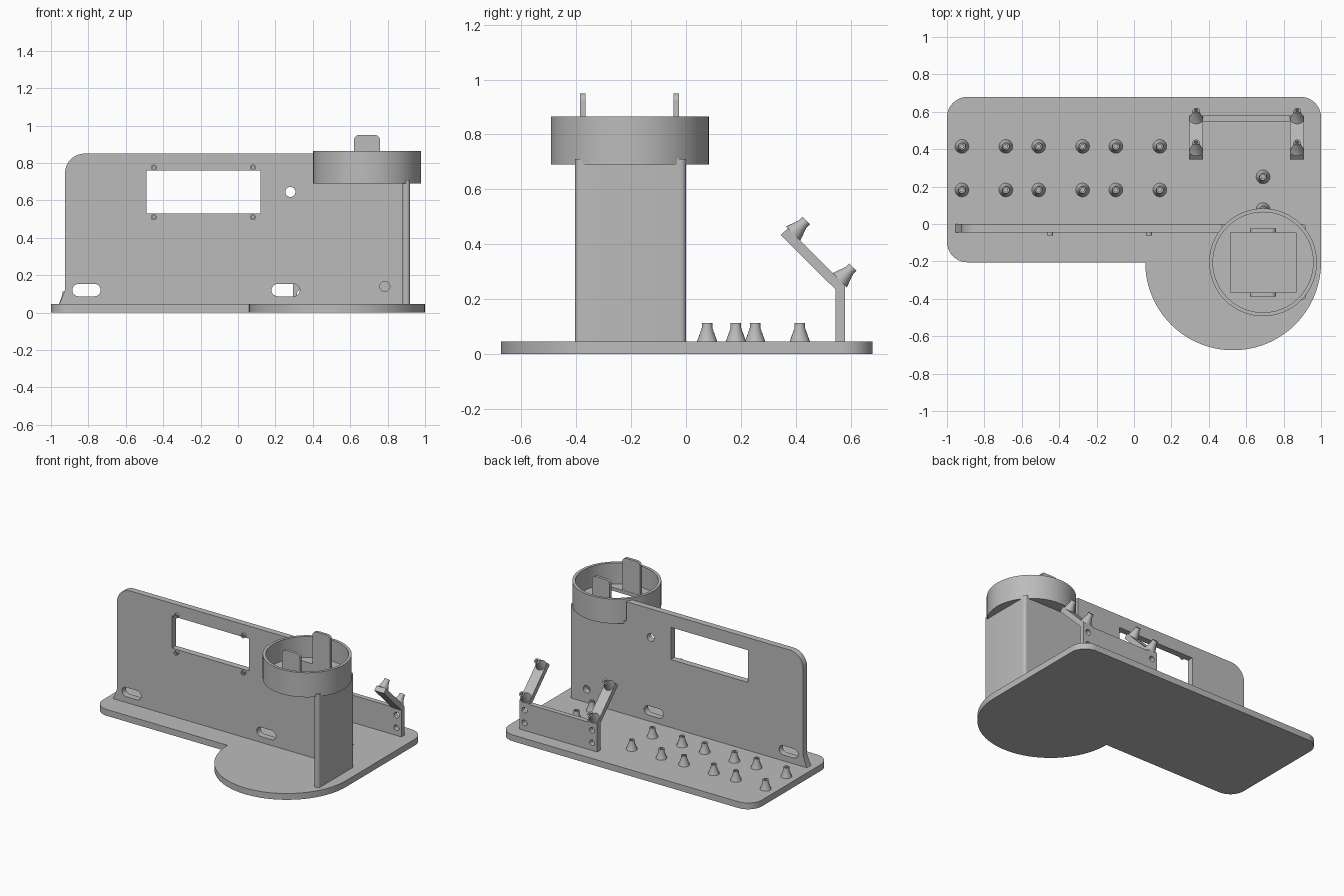
import bpy, bmesh
from math import cos, sin, pi, radians
from mathutils import Matrix, Vector

cube = bpy.data.objects.get("Cube")
if cube:
    bpy.data.objects.remove(cube)

GREY = (0.5, 0.5, 0.5, 1)
mat = bpy.data.materials.new("plain_grey")
mat.use_nodes = True
mat.diffuse_color = GREY
mat.node_tree.nodes["Principled BSDF"].inputs["Base Color"].default_value = GREY

# Axes for drawing a profile flat, facing front (x, z) or facing the side (y, z)
FLAT = Matrix.Identity(4)
FRONT = Matrix.Rotation(pi / 2, 4, 'X')
SIDE = Matrix(((0, 0, 1, 0), (1, 0, 0, 0), (0, 1, 0, 0), (0, 0, 0, 1)))


def finish(name, bm):
    bmesh.ops.remove_doubles(bm, verts=bm.verts, dist=1e-5)
    bmesh.ops.recalc_face_normals(bm, faces=bm.faces)
    mesh = bpy.data.meshes.new(name)
    bm.to_mesh(mesh)
    bm.free()
    mesh.materials.append(mat)
    obj = bpy.data.objects.new(name, mesh)
    bpy.context.collection.objects.link(obj)
    bpy.ops.object.select_all(action='DESELECT')
    obj.select_set(True)
    bpy.context.view_layer.objects.active = obj
    bpy.ops.object.shade_smooth_by_angle(angle=radians(30))
    return obj


def slab(name, loops, low, high, axes=FLAT):
    """Extrude an outline, with hole loops, between two depths."""
    curve = bpy.data.curves.new(name + "_profile", 'CURVE')
    curve.dimensions = '2D'
    curve.fill_mode = 'BOTH'
    curve.extrude = (high - low) / 2
    for loop in loops:
        spline = curve.splines.new('POLY')
        spline.points.add(len(loop) - 1)
        for point, (u, v) in zip(spline.points, loop):
            point.co = (u, v, 0, 1)
        spline.use_cyclic_u = True
    helper = bpy.data.objects.new(name + "_profile", curve)
    bpy.context.collection.objects.link(helper)
    deps = bpy.context.evaluated_depsgraph_get()
    mesh = bpy.data.meshes.new_from_object(helper.evaluated_get(deps))
    bm = bmesh.new()
    bm.from_mesh(mesh)
    bm.transform(axes @ Matrix.Translation((0, 0, (low + high) / 2)))
    bpy.data.objects.remove(helper)
    bpy.data.curves.remove(curve)
    bpy.data.meshes.remove(mesh)
    return finish(name, bm)


def arc(u, v, r, start, end, steps=10):
    angles = [radians(start + (end - start) * i / steps) for i in range(steps + 1)]
    return [(u + r * cos(a), v + r * sin(a)) for a in angles]


def circle(u, v, r, steps=24):
    return arc(u, v, r, 0, 360, steps)[:-1]


def rect(u0, u1, v0, v1):
    return [(u0, v0), (u1, v0), (u1, v1), (u0, v1)]


def pill(u, v, half, r):
    return arc(u + half, v, r, -90, 90) + arc(u - half, v, r, 90, 270)


def lathe(name, profile, base, direction=(0, 0, 1), steps=20):
    """Spin a (radius, height) profile and stand it on a surface."""
    bm = bmesh.new()
    verts = [bm.verts.new((r, 0, h)) for r, h in profile]
    edges = [bm.edges.new(pair) for pair in zip(verts, verts[1:])]
    bmesh.ops.spin(bm, geom=verts + edges, axis=(0, 0, 1), cent=(0, 0, 0),
                   angle=2 * pi, steps=steps, use_merge=True)
    turn = Vector(direction).to_track_quat('Z', 'Y').to_matrix().to_4x4()
    bm.transform(Matrix.Translation(base) @ turn)
    return finish(name, bm)


FLOOR = 0.045
STANDOFF = [(0, 0), (0.037, 0), (0.019, 0.05), (0.019, 0.068),
            (0.01, 0.068), (0.01, 0.03), (0, 0.03)]
PIN = [(0, -0.01), (0.016, -0.01), (0.016, 0.016), (0.008, 0.016),
       (0.008, 0.002), (0, 0.002)]

# Base plate: rounded rectangle with a half disc bulging to the front
outline = (arc(0.53, -0.205, 0.47, 180, 360, 48) + arc(0.89, 0.57, 0.11, 0, 90)
           + arc(-0.89, 0.57, 0.11, 90, 180) + arc(-0.89, -0.095, 0.11, 180, 270))
slab("base_plate", [outline], 0, FLOOR)

# Upright panel with display window, cable slots and round holes
panel = ([(-0.955, FLOOR), (0.9, FLOOR), (0.9, 0.71), (0.47, 0.71), (0.47, 0.85)]
         + arc(-0.82, 0.745, 0.105, 90, 180) + [(-0.925, 0.12)])
slab("upright_panel", [panel, rect(-0.49, 0.12, 0.53, 0.76),
                       pill(-0.81, 0.12, 0.043, 0.033), pill(0.255, 0.12, 0.043, 0.033),
                       circle(0.28, 0.645, 0.027), circle(0.785, 0.14, 0.027)],
     0, 0.045, FRONT)
for x in (-0.45, 0.08):
    for z in (0.51, 0.775):
        lathe("window_pin", PIN, (x, -0.045, z), (0, -1, 0))

# Side panel that carries the cup
side = (arc(0.9, -0.385, 0.02, 180, 360) + arc(0.9, -0.02, 0.02, 0, 180))
slab("side_panel", [side], FLOOR, 0.71)

# Round cup with a square opening in its floor and two clip tabs
CUP = (0.69, -0.205)
slab("cup_wall", [circle(*CUP, 0.288, 64), circle(*CUP, 0.268, 64)], 0.69, 0.865)
slab("cup_floor", [circle(*CUP, 0.275, 64), rect(0.515, 0.865, -0.365, -0.045)], 0.691, 0.715)
tab = [(0.62, 0.692), (0.76, 0.692)] + arc(0.73, 0.92, 0.03, 0, 90) + arc(0.65, 0.92, 0.03, 90, 180)
for depth in (0.025, 0.367):
    slab("clip_tab", [tab], depth, depth + 0.02, FRONT)

# Standoffs on the base
for y in (0.415, 0.182):
    for x in (-0.92, -0.685, -0.51, -0.275, -0.097, 0.138):
        lathe("standoff", STANDOFF, (x, y, FLOOR))
for y in (0.252, 0.077):
    lathe("standoff", STANDOFF, (0.69, y, FLOOR))

# Rear bracket: drilled plate, two sloping arms and angled standoffs
holes = [circle(x, z, 0.02) for x in (0.335, 0.87) for z in (0.1, 0.19)]
slab("bracket_plate", [rect(0.295, 0.91, FLOOR, 0.24)] + holes, -0.58, -0.545, FRONT)
arm = [(0.545, 0.235), (0.58, 0.235), (0.58, 0.25), (0.372, 0.458), (0.345, 0.433)]
for x in (0.295, 0.835):
    slab("bracket_arm", [arm], x, x + 0.075, SIDE)
    for y in (0.39, 0.56):
        lathe("arm_standoff", STANDOFF, (x + 0.0375, y, 0.828 - y), (0, 1, 1))
